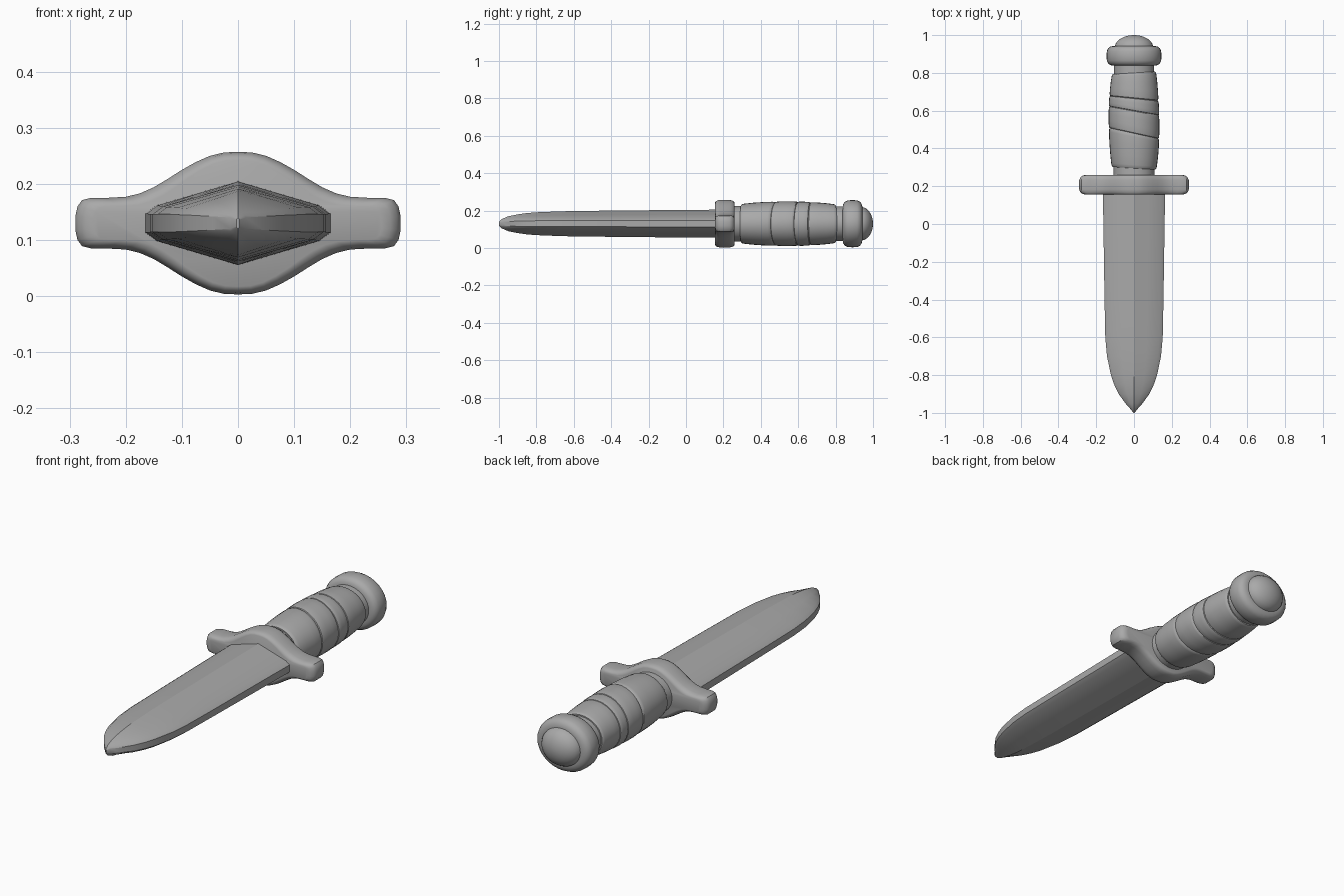
import bpy, bmesh, math

if "Cube" in bpy.data.objects:
    bpy.data.objects.remove(bpy.data.objects["Cube"])

CZ = 0.13  # height of the long axis

steel = bpy.data.materials.new("plain grey")
steel.diffuse_color = (0.4, 0.4, 0.4, 1)
steel.use_nodes = True
steel.node_tree.nodes["Principled BSDF"].inputs["Base Color"].default_value = steel.diffuse_color


def loft(name, rings, angle=35):
    """Skin a list of equally long rings of 3D points and cap both ends."""
    bm = bmesh.new()
    rows = [[bm.verts.new(p) for p in ring] for ring in rings]
    n = len(rows[0])
    for a, b in zip(rows, rows[1:]):
        for i in range(n):
            j = (i + 1) % n
            bm.faces.new((a[i], a[j], b[j], b[i]))
    bm.faces.new(rows[0])
    bm.faces.new(rows[-1])
    bmesh.ops.recalc_face_normals(bm, faces=bm.faces[:])
    mesh = bpy.data.meshes.new(name)
    bm.to_mesh(mesh)
    bm.free()
    obj = bpy.data.objects.new(name, mesh)
    bpy.context.collection.objects.link(obj)
    mesh.materials.append(steel)
    bpy.ops.object.select_all(action='DESELECT')
    obj.select_set(True)
    bpy.context.view_layer.objects.active = obj
    bpy.ops.object.shade_smooth_by_angle(angle=math.radians(angle))
    return obj


def ellipse(y, rx, rz, tilt=0.0, n=32):
    ring = []
    for i in range(n):
        a = 2 * math.pi * i / n
        x = rx * math.cos(a)
        ring.append((x, y - tilt * x, CZ + rz * math.sin(a)))
    return ring


def mirrored(quarter):
    """Full loop from points running from the top centre to the right side."""
    right = quarter + [(x, -z) for x, z in reversed(quarter)]
    return right + [(-x, z) for x, z in reversed(right[1:-1])]


# Blade: ridged section with blunt edges, tapering to the tip
stations = [  # y, half width, ridge height, edge height
    (-1.0, .003, .010, .006), (-.985, .014, .025, .010), (-.95, .045, .040, .012),
    (-.9, .081, .050, .014), (-.85, .105, .057, .015), (-.8, .122, .061, .016),
    (-.7, .143, .065, .016), (-.6, .152, .068, .016), (-.4, .156, .070, .016),
    (0, .162, .074, .017), (.18, .165, .075, .017)]
loft("blade", [
    [(x, y, CZ + z) for x, z in mirrored(
        [(0, h), (.45 * w, e + .62 * (h - e)), (.88 * w, e + .26 * (h - e)), (w, e)])]
    for y, w, h, e in stations], 25)

# Cross guard: swollen middle, narrow arms, rounded rim
outline = [(0, .127), (.025, .126), (.05, .120), (.075, .109), (.1, .095), (.125, .079),
           (.15, .064), (.175, .053), (.2, .047), (.235, .045), (.262, .045),
           (.278, .041), (.286, .030), (.290, .012)]
rim = [(.155, .026), (.159, .014), (.168, .005), (.182, 0),
       (.233, 0), (.247, .005), (.256, .014), (.260, .026)]
loft("cross_guard", [
    [(x, y, CZ + z) for x, z in mirrored(
        [(x * (1 - 1.3 * d / .29), h * (1 - .55 * d / .045 * .045 / max(h, .045)))
         for x, h in outline])]
    for y, d in rim])

# Collars at both ends of the grip
loft("front_collar", [ellipse(y, .108, .095) for y in (.25, .32)])
loft("rear_collar", [ellipse(y, .106, .093) for y in (.77, .85)])


# Grip: overlapping slanted wraps on a barrel shape
def barrel(y):
    t = (y - .54) / .25
    return 1 - .12 * t * t


wraps = [(.295, .48, .02), (.48, .60, .2), (.60, .665, .16), (.665, .80, .02)]
for k, (a, b, end_tilt) in enumerate(wraps):
    start_tilt = (.06, .22, .18, .1)[k]
    stop_tilt = (.22, .18, .1, -.06)[k]
    rings = []
    for f, s in ((0, .955), (.025, .985), (.1, 1), (.35, 1.005), (.65, 1.005),
                 (.9, 1), (.975, .985), (1, .955)):
        y = a + (b - a) * f
        s *= barrel(y)
        tilt = start_tilt + (stop_tilt - start_tilt) * f
        rings.append(ellipse(y, .134 * s, .119 * s, tilt))
    loft("grip_wrap_%d" % (k + 1), rings)

# Pommel ring: rounded band
loft("pommel_ring", [ellipse(y, .145 - d, .126 - d) for y, d in (
    (.838, .035), (.841, .020), (.850, .008), (.865, .001), (.89, 0),
    (.915, .001), (.930, .008), (.939, .020), (.943, .035))])

# Pommel cap: shallow dome
loft("pommel_cap", [
    ellipse(.935 + .065 * math.sin(a), .102 * math.cos(a), .09 * math.cos(a))
    for a in [math.radians(d) for d in (0, 15, 30, 45, 58, 70, 80, 87)]])
